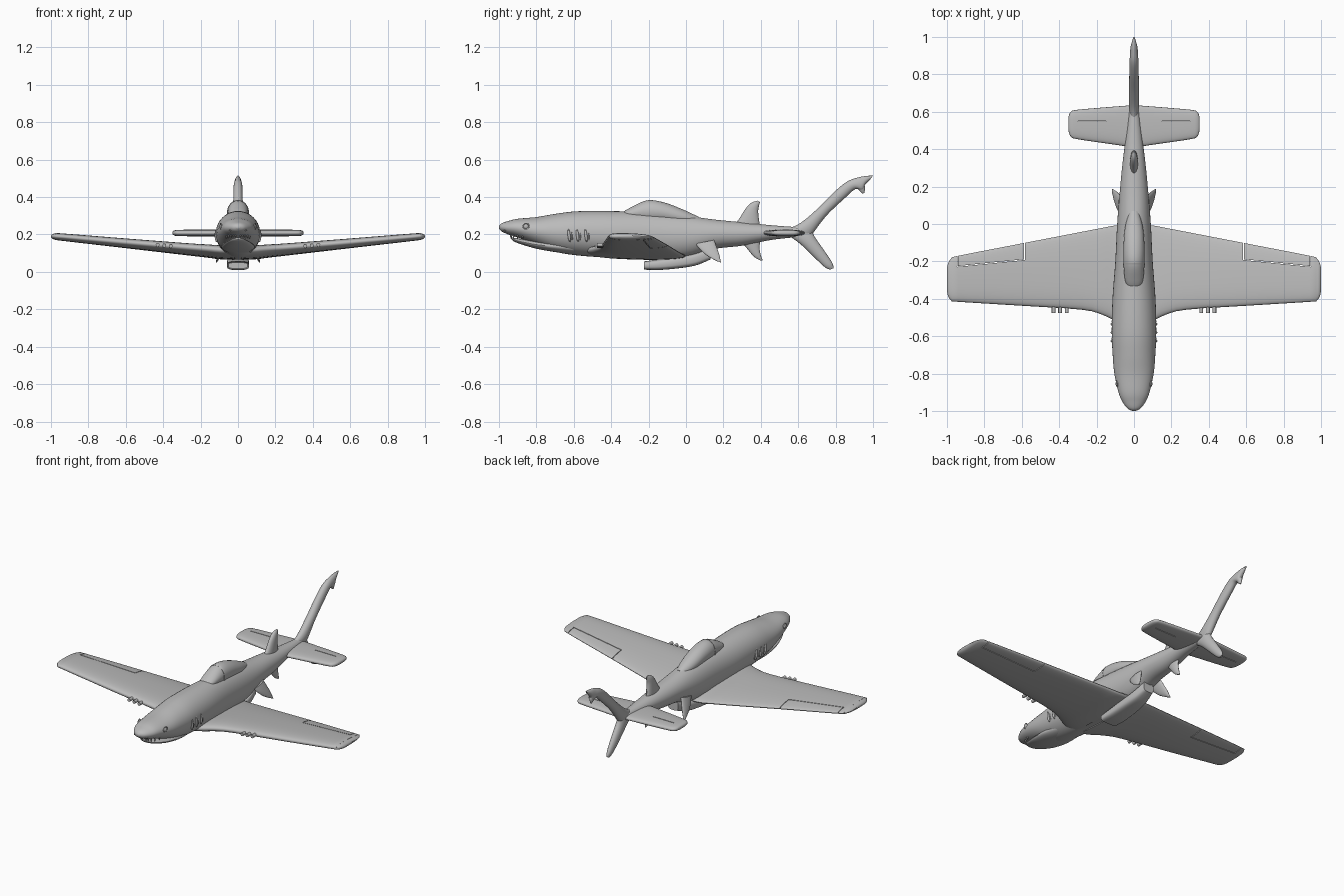
import bpy, bmesh, math
from mathutils import Vector

if "Cube" in bpy.data.objects:
    bpy.data.objects.remove(bpy.data.objects["Cube"])

grey = bpy.data.materials.new("plain grey")
grey.use_nodes = True
GREY = (0.5, 0.5, 0.5, 1)
grey.diffuse_color = GREY
grey.node_tree.nodes["Principled BSDF"].inputs["Base Color"].default_value = GREY
X, Z = Vector((1, 0, 0)), Vector((0, 0, 1))


def finish(bm, name, angle=40):
    bmesh.ops.recalc_face_normals(bm, faces=bm.faces)
    mesh = bpy.data.meshes.new(name)
    bm.to_mesh(mesh)
    bm.free()
    obj = bpy.data.objects.new(name, mesh)
    bpy.context.collection.objects.link(obj)
    mesh.materials.append(grey)
    bpy.ops.object.select_all(action="DESELECT")
    obj.select_set(True)
    bpy.context.view_layer.objects.active = obj
    bpy.ops.object.shade_smooth_by_angle(angle=math.radians(angle))
    return obj


def spline(p, steps):
    """Catmull-Rom through a list of vectors."""
    out = []
    for i in range(len(p) - 1):
        a, b, c, d = p[max(i - 1, 0)], p[i], p[i + 1], p[min(i + 2, len(p) - 1)]
        for k in range(steps):
            t = k / steps
            out.append(b + (c - a) * t / 2 + (2 * a - 5 * b + 4 * c - d) * t * t / 2
                       + (3 * b - a - 3 * c + d) * t ** 3 / 2)
    return out + [p[-1]]


def loft(name, sections, axis, steps=5, sides=28, power=1.0, shift=0.0):
    """Skin oval sections (first edge, second edge, half thickness along axis)."""
    firsts = spline([Vector(s[0]) for s in sections], steps)
    seconds = spline([Vector(s[1]) for s in sections], steps)
    halves = spline([Vector((s[2], 0, 0)) for s in sections], steps)
    bm = bmesh.new()
    rings = []
    for a, b, h in zip(firsts, seconds, halves):
        ring = []
        for k in range(sides):
            t = math.tau * k / sides
            c, s = math.cos(t), math.sin(t)
            u = math.copysign(abs(c) ** power, c)
            v = math.copysign(abs(s) ** power, s) * (1 + shift * c)
            ring.append(bm.verts.new((a + b) / 2 + (a - b) / 2 * u + axis * max(h.x, 0.001) * v))
        rings.append(ring)
    for r, q in zip(rings, rings[1:]):
        for k in range(sides):
            j = (k + 1) % sides
            bm.faces.new((r[k], r[j], q[j], q[k]))
    bm.faces.new(rings[0])
    bm.faces.new(rings[-1])
    return finish(bm, name)


def body(name, rows, **kw):
    """Rows of y, top, bottom, half width."""
    return loft(name, [((0, y, t), (0, y, b), w) for y, t, b, w in rows], X, **kw)


def fin(name, rows, x=0, splay=0):
    """Rows of leading y, z, trailing y, z, half thickness."""
    n = len(rows) - 1
    return loft(name, [((x + splay * i / n, ly, lz), (x + splay * i / n, ty, tz), h)
                       for i, (ly, lz, ty, tz, h) in enumerate(rows)], X, sides=20)


def slot(obj, p, q):
    """Cut a narrow upright gap between two plan points."""
    p, q = Vector((*p, 0.2)), Vector((*q, 0.2))
    bpy.ops.mesh.primitive_cube_add(size=1, location=(p + q) / 2)
    cutter = bpy.context.object
    cutter.scale = ((q - p).length, 0.004, 0.4)
    cutter.rotation_euler.z = math.atan2(q.y - p.y, q.x - p.x)
    mod = obj.modifiers.new("gap", "BOOLEAN")
    mod.operation, mod.object, mod.solver = "DIFFERENCE", cutter, "EXACT"
    bpy.ops.object.select_all(action="DESELECT")
    bpy.context.view_layer.objects.active = obj
    obj.select_set(True)
    bpy.ops.object.modifier_apply(modifier=mod.name)
    bpy.data.objects.remove(cutter)


def ellipsoid(name, loc, size, tilt=0):
    bm = bmesh.new()
    bmesh.ops.create_uvsphere(bm, u_segments=16, v_segments=10, radius=1)
    obj = finish(bm, name)
    obj.location, obj.scale = loc, size
    obj.rotation_euler.x = tilt
    return obj


def cylinder(name, loc, r1, r2, depth, rot):
    bm = bmesh.new()
    bmesh.ops.create_cone(bm, cap_ends=True, segments=16, radius1=r1, radius2=r2, depth=depth)
    obj = finish(bm, name)
    obj.location, obj.rotation_euler = loc, rot
    return obj


# Fuselage, overhanging snout first, and the lower jaw
body("fuselage", [
    (-1, .245, .232, .008), (-.985, .26, .216, .036), (-.95, .272, .2, .062),
    (-.9, .284, .184, .083), (-.8, .293, .145, .105), (-.7, .31, .108, .114),
    (-.58, .324, .088, .119), (-.4, .325, .075, .115), (-.2, .318, .065, .1),
    (0, .3, .075, .09), (.15, .28, .122, .078), (.3, .265, .14, .064),
    (.45, .25, .17, .046), (.58, .24, .185, .03), (.66, .235, .195, .018)], sides=40)
body("lower_jaw", [
    (-.935, .184, .176, .012), (-.92, .182, .163, .035), (-.88, .176, .147, .058),
    (-.8, .168, .124, .08), (-.7, .165, .106, .09), (-.6, .16, .095, .08)])

# Canopy with a raised windscreen arch
body("canopy", [
    (-.34, .318, .29, .03), (-.3, .342, .28, .048), (-.21, .382, .26, .056),
    (-.12, .372, .26, .056), (-.02, .335, .25, .048), (.07, .293, .25, .025)])
body("windscreen_arch", [(-.217, .381, .255, .0585), (-.209, .384, .255, .0585)], steps=1)

# Belly air scoop with its open mouth
scoop = body("belly_scoop", [
    (-.225, .056, .012, .058), (-.15, .066, .01, .06), (-.05, .08, .018, .058),
    (.05, .1, .034, .05), (.13, .13, .066, .036)], power=.6)
bm = bmesh.new()
bm.from_mesh(scoop.data)
front = min(bm.faces, key=lambda f: f.calc_center_median().y)
bmesh.ops.inset_individual(bm, faces=[front], thickness=.006)
bmesh.ops.translate(bm, verts=front.verts, vec=(0, .06, 0))
bm.to_mesh(scoop.data)
bm.free()

# Forked tail, dorsal fin and rear belly fin
fin("tail_upper_lobe", [
    (.53, .225, .66, .18, .02), (.61, .26, .685, .215, .027), (.7, .335, .755, .305, .026),
    (.79, .425, .85, .395, .025), (.86, .482, .905, .442, .023),
    (.92, .505, .945, .435, .02), (.965, .513, .957, .465, .015), (1, .515, .985, .495, .005)])
fin("tail_lower_lobe", [
    (.54, .2, .67, .24, .02), (.61, .15, .687, .19, .025), (.68, .083, .735, .12, .022),
    (.74, .027, .78, .052, .015), (.77, .012, .79, .02, .006)])
fin("tail_notch_lobe", [(.91, .46, .95, .48, .016), (.925, .436, .957, .45, .012),
                        (.945, .418, .953, .422, .004)])
fin("dorsal_fin", [(.25, .24, .4, .23, .022), (.285, .285, .39, .28, .021),
                   (.32, .34, .386, .325, .018), (.35, .37, .39, .352, .013),
                   (.385, .381, .395, .372, .004)])
fin("rear_belly_fin", [(.29, .17, .4, .18, .016), (.33, .12, .393, .13, .014),
                       (.365, .08, .4, .09, .01), (.4, .06, .41, .062, .003)])

for s, side in ((1, "left"), (-1, "right")):
    # Wing with a swept root, rounded tip and aileron gaps
    wing = loft(side + "_wing", [
        ((s * x, ly, lz), (s * x, ty, tz), h) for x, ly, lz, ty, tz, h in [
            (.02, -.55, .115, .0, .085, .034), (.1, -.518, .118, -.008, .086, .032),
            (.17, -.485, .124, -.021, .094, .03), (.28, -.458, .132, -.042, .106, .028),
            (.6, -.437, .158, -.104, .144, .024), (.94, -.416, .188, -.17, .182, .019),
            (.975, -.41, .19, -.183, .186, .017), (.992, -.39, .19, -.205, .188, .012),
            (1, -.36, .19, -.235, .189, .004)]],
        Z, steps=3, sides=36, power=.85, shift=.25)
    slot(wing, (s * .585, -.19), (s * .585, -.05))
    slot(wing, (s * .583, -.19), (s * .945, -.227))
    slot(wing, (s * .943, -.228), (s * .943, -.14))

    # Tailplane with elevator gap
    plane = loft(side + "_tailplane", [
        ((s * x, ly, .208), (s * x, ty, .208), h) for x, ly, ty, h in [
            (.01, .41, .635, .018), (.1, .424, .628, .018), (.2, .438, .62, .018),
            (.31, .455, .61, .017), (.335, .465, .602, .015), (.347, .485, .585, .01),
            (.351, .51, .56, .004)]], Z, steps=3, power=.75)
    slot(plane, (s * .15, .55), (s * .3, .55))

    # Pelvic fins
    fin(side + "_pelvic_fin", [(.05, .15, .15, .17, .014), (.075, .12, .165, .13, .013),
                               (.115, .085, .178, .092, .01), (.17, .055, .187, .05, .004)],
        x=s * .07, splay=s * .045)

    # Three gill slits
    for i, y in enumerate((-.625, -.58, -.535)):
        ellipsoid(f"{side}_gill_{i}", (s * .114, y, .195), (.011, .008, .036), .12)
        ellipsoid(f"{side}_gill_lip_{i}", (s * .113, y + .014, .195), (.008, .005, .028), .12)

    # Eye with its ring, and nostril
    ellipsoid(side + "_eye", (s * .09, -.855, .243), (.009, .014, .014))
    bpy.ops.mesh.primitive_torus_add(major_radius=.016, minor_radius=.003, major_segments=20,
                                     minor_segments=8, location=(s * .092, -.855, .243),
                                     rotation=(0, math.pi / 2, s * -.15))
    ring = bpy.context.object
    ring.name = side + "_eye_ring"
    ring.data.materials.append(grey)
    bpy.ops.object.shade_smooth_by_angle()
    ellipsoid(side + "_nostril", (s * .042, -.968, .222), (.006, .008, .004))

    # Wing guns
    for i, x in enumerate((.36, .395, .43)):
        cylinder(f"{side}_gun_{i}", (s * x, -.445, .138 + i * .003), .01, .01, .06,
                 (math.pi / 2, 0, 0))

    # Upper teeth along the mouth line
    for i in range(5):
        cylinder(f"{side}_tooth_{i}", (s * (.014 + .012 * i), -.937 + .004 * i * i, .189 - .001 * i),
                 .001, .005, .02, (0, 0, 0))
